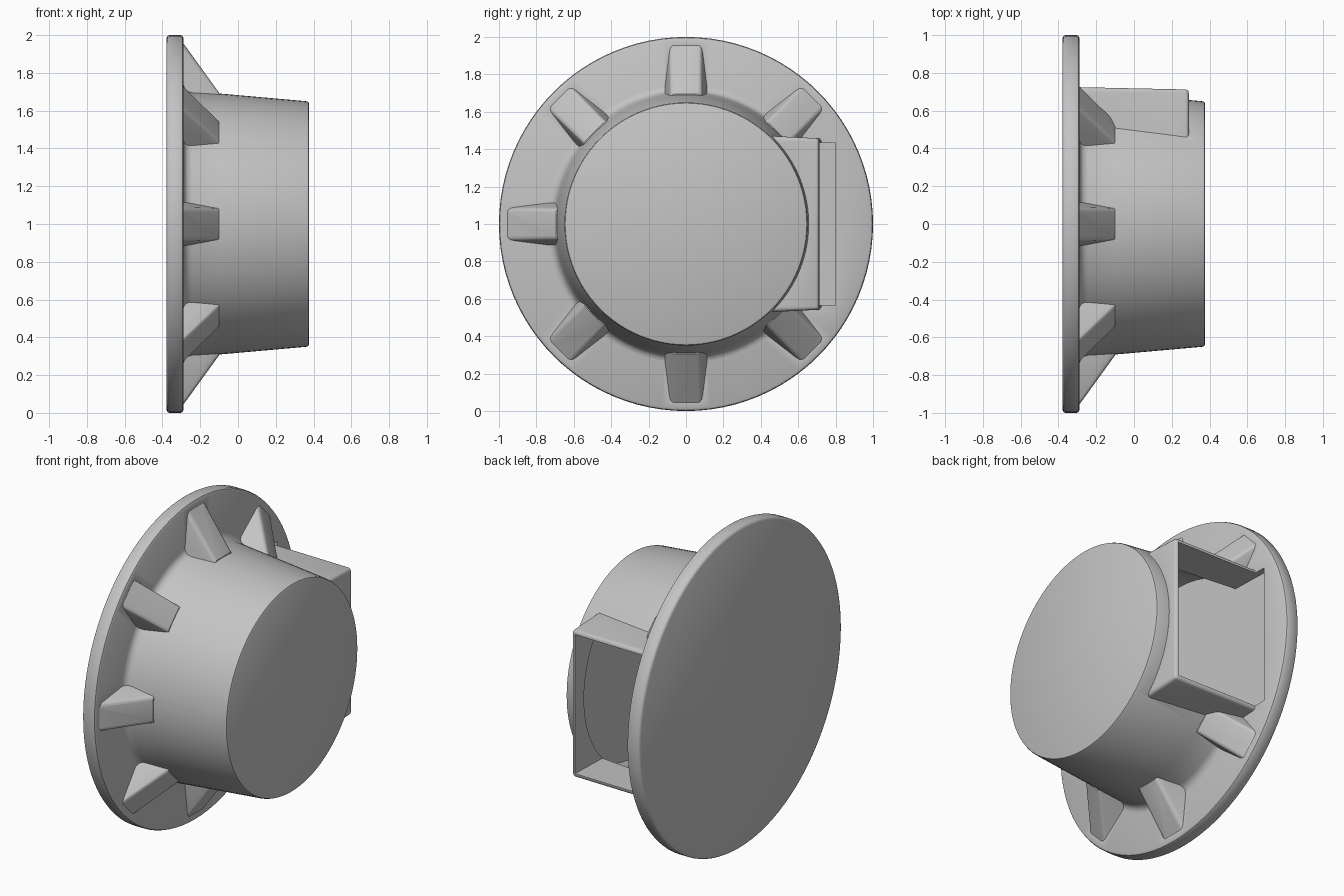
import bpy
import bmesh
import math
from mathutils import Matrix

old = bpy.data.objects.get("Cube")
if old:
    bpy.data.objects.remove(old, do_unlink=True)

grey = bpy.data.materials.new("light grey")
grey.use_nodes = True
COLOUR = (0.55, 0.55, 0.55, 1)
grey.diffuse_color = COLOUR
grey.node_tree.nodes["Principled BSDF"].inputs["Base Color"].default_value = COLOUR

CENTRE = Matrix.Translation((0, 0, 1))


def finish(name, bm):
    bmesh.ops.recalc_face_normals(bm, faces=bm.faces)
    mesh = bpy.data.meshes.new(name)
    bm.to_mesh(mesh)
    bm.free()
    mesh.materials.append(grey)
    ob = bpy.data.objects.new(name, mesh)
    bpy.context.collection.objects.link(ob)
    return ob


def lathe(name, profile, steps=96):
    """Closed solid turned about the x axis from (x, radius) pairs."""
    bm = bmesh.new()
    rings = []
    for x, r in profile:
        angles = [2 * math.pi * i / steps for i in range(steps)]
        rings.append([bm.verts.new((x, r * math.cos(a), r * math.sin(a))) for a in angles])
    for a, b in zip(rings, rings[1:]):
        for i in range(steps):
            j = (i + 1) % steps
            bm.faces.new((a[i], a[j], b[j], b[i]))
    bm.faces.new(rings[0])
    bm.faces.new(rings[-1])
    bmesh.ops.transform(bm, matrix=CENTRE, verts=bm.verts)
    return finish(name, bm)


def tapered_box(name, x0, x1, y0, y1, z_in, z_out, drop=0.0, bevel=0.0):
    """Box along y, with height easing outwards and depth easing along x."""
    bm = bmesh.new()
    bmesh.ops.create_cube(bm, size=2)
    for v in bm.verts:
        sx, sy, sz = v.co
        v.co.x = x1 if sx > 0 else x0
        v.co.y = (y1 - (drop if sx > 0 else 0)) if sy > 0 else y0
        v.co.z = sz * (z_out if sy > 0 else z_in)
    if bevel:
        bmesh.ops.bevel(bm, geom=bm.edges[:], offset=bevel, segments=3,
                        profile=0.5, affect='EDGES')
    bmesh.ops.transform(bm, matrix=CENTRE, verts=bm.verts)
    return finish(name, bm)


def gusset(name, angle):
    """Sloping rib between flange and drum, drafted at the sides."""
    bm = bmesh.new()
    section = [(-0.31, 0.985, 0.085), (-0.10, 0.695, 0.083),
               (-0.10, 0.672, 0.083), (-0.31, 0.672, 0.125)]
    sides = [[bm.verts.new((x, s * w, r)) for x, r, w in section] for s in (-1, 1)]
    for side in sides:
        bm.faces.new(side)
    for i in range(4):
        j = (i + 1) % 4
        bm.faces.new((sides[0][i], sides[0][j], sides[1][j], sides[1][i]))
    bm.edges.ensure_lookup_table()
    crest = [e for e in bm.edges
             if all(v.co.z > 0.69 for v in e.verts)
             and abs(e.verts[0].co.x - e.verts[1].co.x) > 0.1]
    bmesh.ops.bevel(bm, geom=crest, offset=0.02, segments=3, profile=0.5, affect='EDGES')
    turn = CENTRE @ Matrix.Rotation(angle, 4, 'X')
    bmesh.ops.transform(bm, matrix=turn, verts=bm.verts)
    return finish(name, bm)


def combine(target, other, operation):
    mod = target.modifiers.new(operation.lower(), 'BOOLEAN')
    mod.operation = operation
    mod.solver = 'EXACT'
    mod.object = other
    bpy.context.view_layer.objects.active = target
    bpy.ops.object.modifier_apply(modifier=mod.name)
    bpy.data.objects.remove(other, do_unlink=True)


# Flange and drum in one turned profile, with a fillet between them
housing = lathe("flanged_housing", [
    (-0.378, 0.985), (-0.373, 0.995), (-0.365, 1.0), (-0.303, 1.0),
    (-0.294, 0.996), (-0.288, 0.985), (-0.288, 0.745), (-0.281, 0.726),
    (-0.268, 0.712), (-0.245, 0.704), (-0.10, 0.691), (0.362, 0.650),
    (0.372, 0.646), (0.376, 0.638)])

# Seven ribs, leaving out the side of the port
for k in range(8):
    if k != 6:
        combine(housing, gusset("rib", k * math.pi / 4), 'UNION')

# Rectangular side port
combine(housing, tapered_box("port", -0.33, 0.29, 0.30, 0.725, 0.478, 0.458,
                             drop=0.013, bevel=0.018), 'UNION')

# Hollow inside and port opening
combine(housing, lathe("cavity", [(-0.325, 0.67), (0.345, 0.618)]), 'DIFFERENCE')
combine(housing, tapered_box("port_opening", -0.325, 0.268, 0.30, 0.80, 0.445, 0.432),
        'DIFFERENCE')

bpy.ops.object.select_all(action='DESELECT')
housing.select_set(True)
bpy.context.view_layer.objects.active = housing
bpy.ops.object.shade_smooth_by_angle(angle=math.radians(35))
